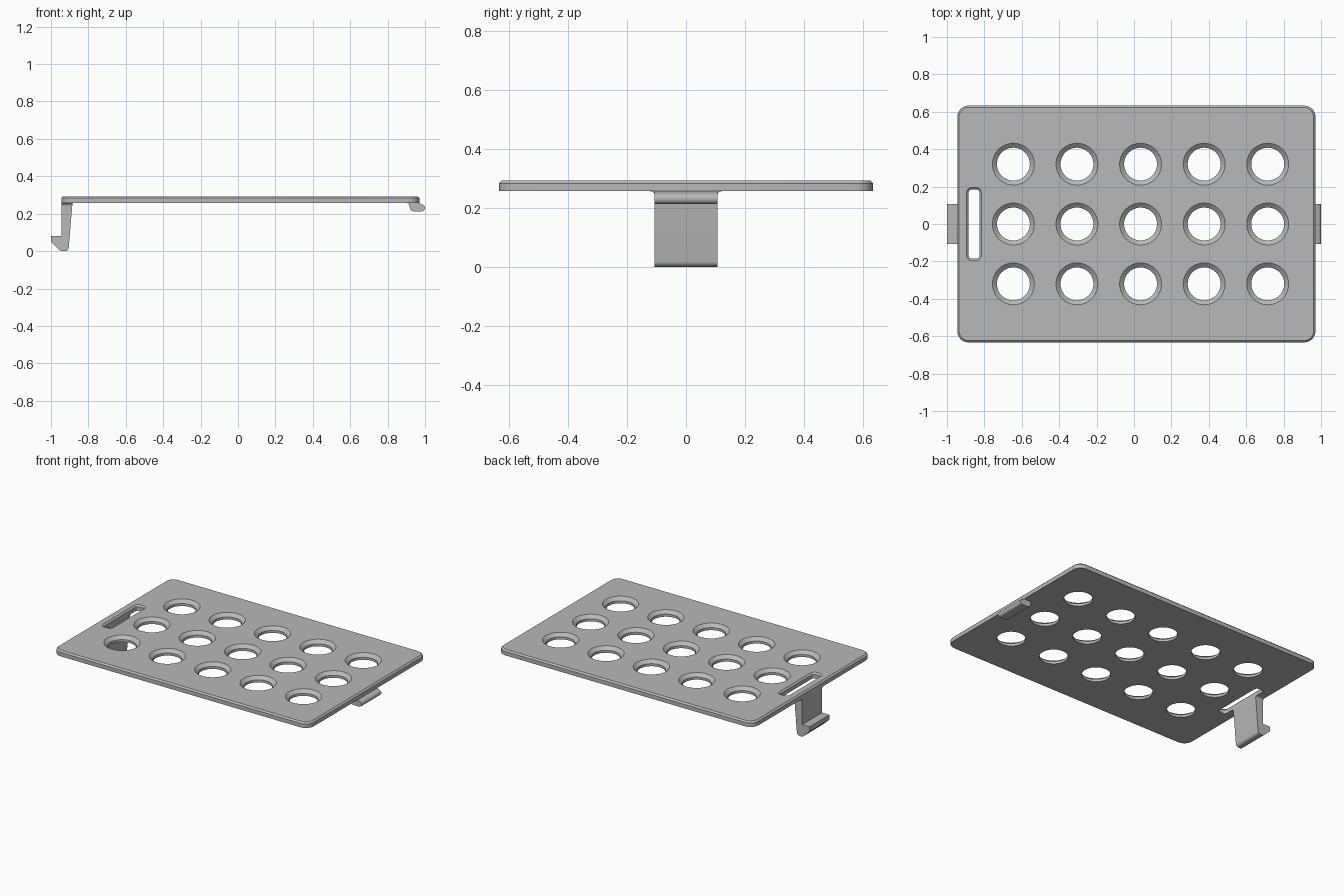
import bpy, bmesh
from math import cos, sin, pi, radians

cube = bpy.data.objects.get("Cube")
if cube:
    bpy.data.objects.remove(cube, do_unlink=True)

grey = bpy.data.materials.new("plain grey")
grey.use_nodes = True
grey.diffuse_color = (0.48, 0.48, 0.48, 1)
grey.node_tree.nodes["Principled BSDF"].inputs["Base Color"].default_value = grey.diffuse_color

BOTTOM, TOP, EDGE = 0.256, 0.293, 0.01
CLIP_HALF = 0.106


def arc(cx, cy, r, start, end, n):
    """Points along an arc, angles in degrees."""
    return [(cx + r * cos(radians(start + (end - start) * i / n)),
             cy + r * sin(radians(start + (end - start) * i / n))) for i in range(n + 1)]


def rounded_rect(x0, x1, y0, y1, r, n=8):
    pts = []
    for cx, cy, a in ((x1 - r, y1 - r, 0), (x0 + r, y1 - r, 90),
                      (x0 + r, y0 + r, 180), (x1 - r, y0 + r, 270)):
        pts += arc(cx, cy, r, a, a + 90, n)
    return pts


def circle(cx, cy, r, n=48):
    return arc(cx, cy, r, 0, 360, n)[:-1]


def loft(bm, rings):
    """Closed solid through matching rings of 3D points."""
    loops = [[bm.verts.new(p) for p in ring] for ring in rings]
    n = len(loops[0])
    for a, b in zip(loops, loops[1:]):
        for i in range(n):
            j = (i + 1) % n
            bm.faces.new((a[i], a[j], b[j], b[i]))
    bm.faces.new(loops[0][::-1])
    bm.faces.new(loops[-1])


def at_z(pts, z):
    return [(x, y, z) for x, y in pts]


def at_y(pts, y):
    return [(x, y, z) for x, z in pts]


def finish(bm, name):
    bmesh.ops.recalc_face_normals(bm, faces=bm.faces)
    mesh = bpy.data.meshes.new(name)
    bm.to_mesh(mesh)
    bm.free()
    mesh.materials.append(grey)
    obj = bpy.data.objects.new(name, mesh)
    bpy.context.collection.objects.link(obj)
    return obj


def activate(obj):
    bpy.ops.object.select_all(action='DESELECT')
    obj.select_set(True)
    bpy.context.view_layer.objects.active = obj


def smooth(obj):
    activate(obj)
    bpy.ops.object.shade_smooth_by_angle(angle=radians(30))


# Plate with rounded corners and a bevelled top edge
bm = bmesh.new()
x0, x1, y1 = -0.945, 0.97, 0.633
outer = rounded_rect(x0, x1, -y1, y1, 0.06)
inner = rounded_rect(x0 + EDGE, x1 - EDGE, -y1 + EDGE, y1 - EDGE, 0.06 - EDGE)
loft(bm, [at_z(outer, BOTTOM), at_z(outer, TOP - EDGE), at_z(inner, TOP)])
plate = finish(bm, "plate")

# Cutter for the countersunk holes and the slot
bm = bmesh.new()
for col in range(5):
    for row in (-1, 0, 1):
        cx, cy = -0.645 + 0.34 * col, 0.32 * row
        loft(bm, [at_z(circle(cx, cy, r), z) for r, z in
                  ((0.088, 0.2), (0.088, TOP - 0.02), (0.112, TOP), (0.112, 0.33))])
narrow = rounded_rect(-0.885, -0.826, -0.185, 0.185, 0.018)
wide = rounded_rect(-0.895, -0.816, -0.195, 0.195, 0.028)
loft(bm, [at_z(narrow, 0.2), at_z(narrow, TOP - EDGE), at_z(wide, TOP), at_z(wide, 0.33)])
cutter = finish(bm, "hole_cutter")
cutter.hide_render = True

mod = plate.modifiers.new("holes", 'BOOLEAN')
mod.operation, mod.solver, mod.object = 'DIFFERENCE', 'EXACT', cutter
activate(plate)
bpy.ops.object.modifier_apply(modifier=mod.name)
bpy.data.objects.remove(cutter, do_unlink=True)
smooth(plate)

# Long snap clip with a hooked foot
bm = bmesh.new()
profile = [(-0.885, BOTTOM), (-0.945, BOTTOM), (-0.945, 0.082), (-1, 0.082), (-1, 0.05)]
profile += arc(-0.94, 0.02, 0.02, 225, 270, 4) + arc(-0.925, 0.02, 0.02, 270, 355, 8)
loft(bm, [at_y(profile, -CLIP_HALF), at_y(profile, CLIP_HALF)])
# Small flared fillets where the clip meets the plate
for side in (-1, 1):
    flare = [(CLIP_HALF, BOTTOM)] + arc(CLIP_HALF + 0.016, BOTTOM - 0.016, 0.016, 180, 90, 6)
    loft(bm, [[(x, side * y, z) for y, z in flare] for x in (-0.945, -0.885)])
smooth(finish(bm, "snap_clip"))

# Short rounded tab under the opposite edge
bm = bmesh.new()
tab = arc(0.905, 0.246, 0.01, 90, 0, 4) + arc(0.94, 0.235, 0.022, 180, 270, 6)
tab += arc(0.982, 0.231, 0.018, 270, 420, 10) + [(0.97, BOTTOM)]
loft(bm, [at_y(tab, -CLIP_HALF), at_y(tab, CLIP_HALF)])
smooth(finish(bm, "edge_tab"))
